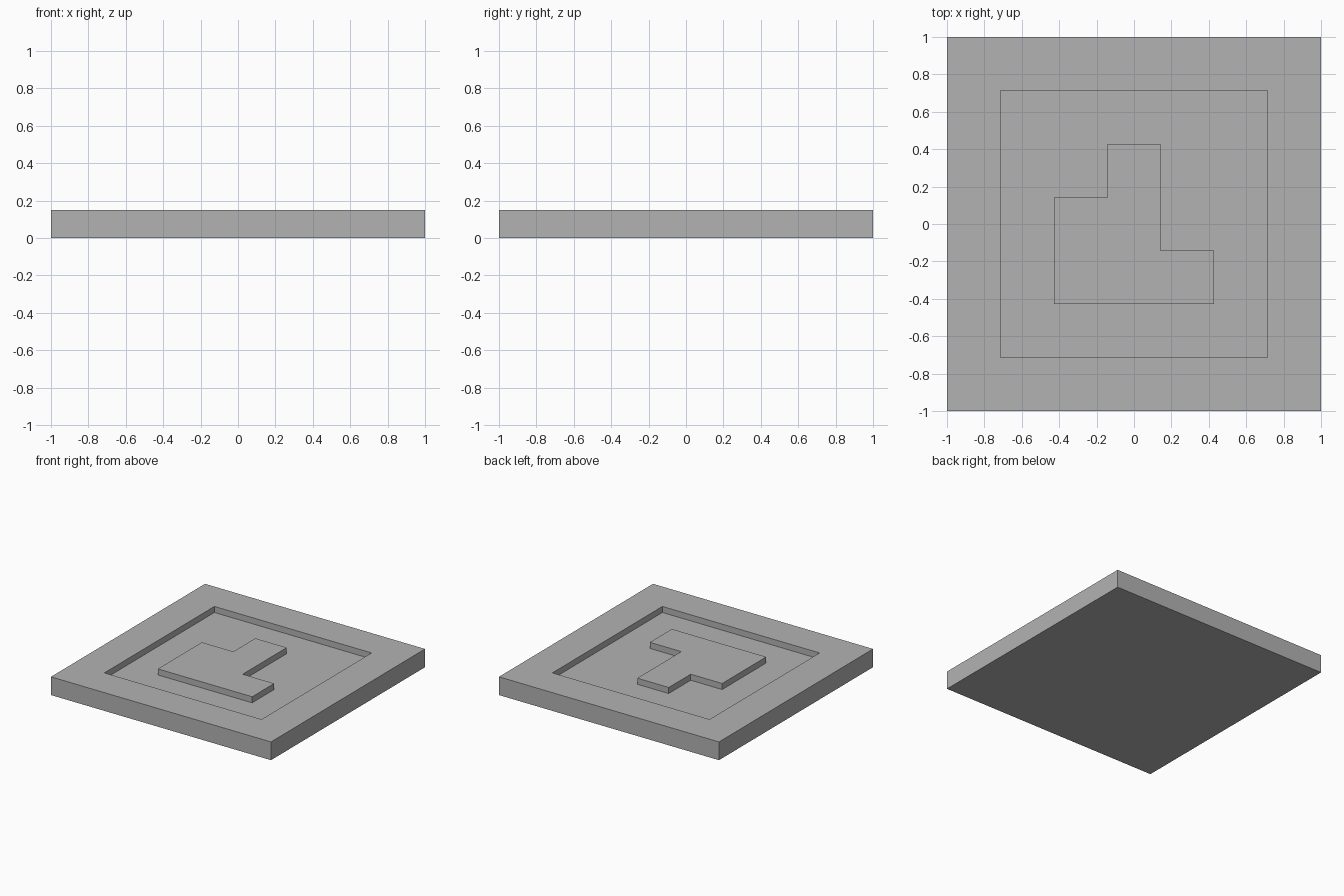
import bpy, bmesh

if "Cube" in bpy.data.objects:
    bpy.data.objects.remove(bpy.data.objects["Cube"])

# Tile laid out on a 7 x 7 grid: '#' = raised, '.' = recessed (first row is the back)
LAYOUT = ["#######",
          "#.....#",
          "#..#..#",
          "#.##..#",
          "#.###.#",
          "#.....#",
          "#######"]
N = len(LAYOUT)
CELL = 2 / N
HIGH, LOW = 0.15, 0.10

grey = bpy.data.materials.new("plain grey")
grey.diffuse_color = (0.45, 0.45, 0.45, 1)
grey.use_nodes = True
grey.node_tree.nodes["Principled BSDF"].inputs["Base Color"].default_value = grey.diffuse_color


def height(i, j):
    if not (0 <= i < N and 0 <= j < N):
        return 0
    return HIGH if LAYOUT[N - 1 - j][i] == "#" else LOW


bm = bmesh.new()


def face(*points):
    return bm.faces.new([bm.verts.new(p) for p in points])


for i in range(N):
    for j in range(N):
        h = height(i, j)
        x0, y0 = -1 + i * CELL, -1 + j * CELL
        ring = [(x0, y0), (x0 + CELL, y0), (x0 + CELL, y0 + CELL), (x0, y0 + CELL)]
        # top and underside of the cell
        face(*[(x, y, h) for x, y in ring])
        face(*[(x, y, 0) for x, y in reversed(ring)])
        # walls down to any lower neighbour
        for k, (di, dj) in enumerate([(0, -1), (1, 0), (0, 1), (-1, 0)]):
            n = height(i + di, j + dj)
            if n < h:
                a, b = ring[k], ring[(k + 1) % 4]
                face((*a, n), (*b, n), (*b, h), (*a, h))

# weld the cells and merge flat areas
bmesh.ops.remove_doubles(bm, verts=bm.verts[:], dist=1e-4)
bmesh.ops.recalc_face_normals(bm, faces=bm.faces[:])
bmesh.ops.dissolve_limit(bm, angle_limit=0.01, verts=bm.verts[:], edges=bm.edges[:])

mesh = bpy.data.meshes.new("relief_tile")
bm.to_mesh(mesh)
bm.free()
mesh.materials.append(grey)
tile = bpy.data.objects.new("relief_tile", mesh)
bpy.context.collection.objects.link(tile)
